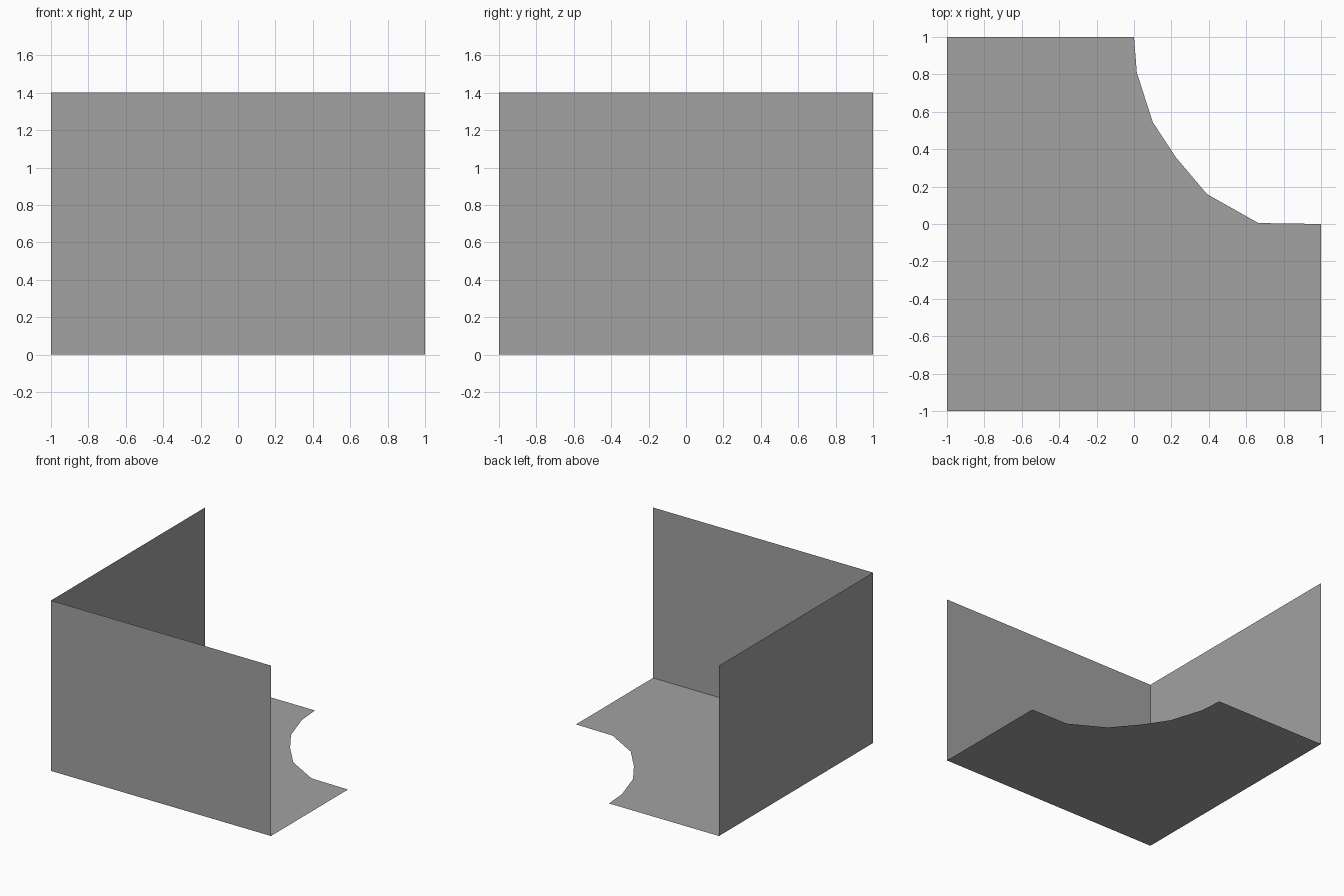
import bpy

cube = bpy.data.objects.get("Cube")
if cube:
    bpy.data.objects.remove(cube, do_unlink=True)

HALF = 1.0      # half the footprint
HEIGHT = 1.4    # wall height

grey = bpy.data.materials.new("plain grey")
colour = (0.36, 0.36, 0.36, 1.0)
grey.use_nodes = True
grey.diffuse_color = colour
grey.node_tree.nodes["Principled BSDF"].inputs["Base Color"].default_value = colour


def sheet(name, outline):
    """Single flat face from an ordered outline."""
    mesh = bpy.data.meshes.new(name)
    mesh.from_pydata(outline, [], [list(range(len(outline)))])
    mesh.materials.append(grey)
    obj = bpy.data.objects.new(name, mesh)
    bpy.context.collection.objects.link(obj)
    return obj


def wall(name, start, end):
    """Upright sheet standing on the line from start to end."""
    return sheet(name, [(*start, 0), (*end, 0), (*end, HEIGHT), (*start, HEIGHT)])


# Floor with a faceted concave bite out of the back corner
bite = [(HALF, 0), (0.665, 0.005), (0.39, 0.16), (0.225, 0.355),
        (0.1, 0.545), (0.015, 0.81), (0, HALF)]
corners = [(-HALF, HALF), (-HALF, -HALF), (HALF, -HALF)]
sheet("floor", [(x, y, 0) for x, y in corners + bite])

# Two walls meeting at the front corner
wall("front_wall", (-HALF, -HALF), (HALF, -HALF))
wall("side_wall", (-HALF, HALF), (-HALF, -HALF))
